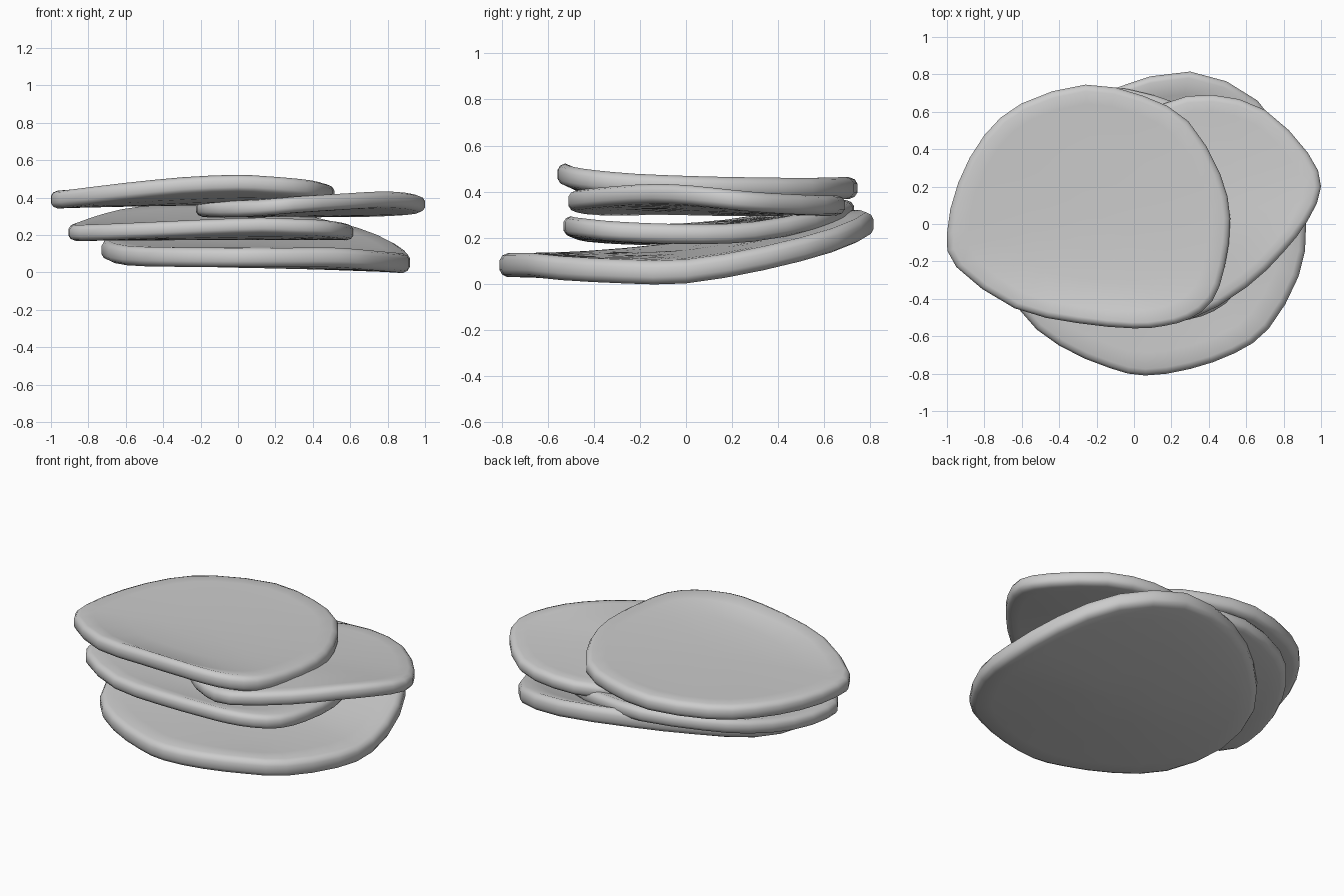
import bpy, bmesh, math
from mathutils import Vector, Matrix

if "Cube" in bpy.data.objects:
    bpy.data.objects.remove(bpy.data.objects["Cube"])


def smooth_loop(pts, n=2):
    # closed Catmull-Rom curve through the rim points
    out = []
    k = len(pts)
    for i in range(k):
        a, b, c, d = (Vector(pts[(i + j) % k]) for j in (-1, 0, 1, 2))
        for s in range(n):
            t = s / n
            out.append(0.5 * (2 * b + (c - a) * t + (2 * a - 5 * b + 4 * c - d) * t * t
                              + (3 * b - a - 3 * c + d) * t ** 3))
    return out


def ruled_height(rim, x, y):
    # the sheet is bent about the x direction: blend left rim to right rim at this y
    hits = []
    for a, b in zip(rim, rim[1:] + rim[:1]):
        if (a.y > y) != (b.y > y):
            p = a.lerp(b, (y - a.y) / (b.y - a.y))
            hits.append((p.x, p.z))
    (x0, z0), (x1, z1) = min(hits), max(hits)
    return z0 + (z1 - z0) * (x - x0) / (x1 - x0)


def make_slice(name, rim, centre, half):
    # warped slab with a rounded rim
    rim = smooth_loop(rim)
    centre = Vector(centre)
    profile = [(f, 0, 1) for f in (0.3, 0.6, 0.85)]
    profile += [(1, 0.035, 1), (1, 0.012, 0.8), (1, 0, 0.4),
                (1, 0, -0.4), (1, 0.012, -0.8), (1, 0.035, -1)]
    profile += [(f, 0, -1) for f in (0.85, 0.6, 0.3)]
    bm = bmesh.new()
    rings = []
    for f, inset, side in profile:
        ring = []
        for p in rim:
            d = p.xy - centre
            q = centre + d * (f - inset / d.length)
            z = p.z if f == 1 else ruled_height(rim, q.x, q.y)
            ring.append(bm.verts.new((q.x, q.y, z + side * half)))
        rings.append(ring)
    n = len(rim)
    for a, b in zip(rings, rings[1:]):
        for i in range(n):
            j = (i + 1) % n
            bm.faces.new((a[i], a[j], b[j], b[i]))
    zc = ruled_height(rim, centre.x, centre.y)
    for ring, side in ((rings[0], 1), (rings[-1], -1)):
        c = bm.verts.new((centre.x, centre.y, zc + side * half))
        for i in range(n):
            bm.faces.new((c, ring[i], ring[(i + 1) % n]))
    bmesh.ops.recalc_face_normals(bm, faces=bm.faces)
    me = bpy.data.meshes.new(name)
    bm.to_mesh(me)
    bm.free()
    me.shade_smooth()
    ob = bpy.data.objects.new(name, me)
    bpy.context.collection.objects.link(ob)
    return ob


# large bottom slice, curling up at the back
make_slice("bottom_slice", [
    (.92, 0, .053), (.88, -.28, .053), (.72, -.56, .067), (.54, -.69, .08), (.3, -.775, .08),
    (.06, -.81, .08), (-.13, -.77, .08), (-.4, -.65, .083), (-.62, -.45, .09),
    (-.73, -.1, .12), (-.66, .25, .17), (-.42, .53, .23),
    (-.12, .72, .265), (.3, .815, .258), (.66, .66, .188), (.85, .35, .11)],
    (.09, 0), .052)

# egg-shaped outline shared by the second and the top slice
egg = [(0, -.558), (.16, -.545), (.3, -.505), (.42, -.41), (.485, -.23), (.515, .03), (.46, .27),
       (.29, .55), (.05, .685), (-.26, .745), (-.6, .645), (-.8, .475), (-.94, .22), (-1, -.05),
       (-.95, -.23), (-.64, -.45), (-.3, -.53)]
low_z = [.25, .245, .24, .23, .22, .215, .225, .27, .305, .32, .31, .275, .235, .215,
         .212, .225, .24]
top_z = [.475, .468, .458, .445, .43, .42, .415, .412, .415, .415, .41, .405, .395, .39,
         .393, .43, .462]

# second slice: same outline, slid right and turned slightly
turn = Matrix.Rotation(math.radians(3), 2)
low_rim = []
for p, z in zip(egg, low_z):
    q = turn @ (Vector(p) - Vector((-.24, .07)))
    low_rim.append((q.x * 1.01 - .147, q.y * .98 + .07, z))
make_slice("second_slice", low_rim, (-.14, .06), .043)

# third slice, pushed out to the right
make_slice("third_slice", [
    (1, .2, .365), (.93, .38, .35), (.7, .61, .34), (.42, .69, .34), (.15, .64, .335),
    (-.08, .42, .335), (-.2, .1, .338), (-.22, -.12, .342), (-.1, -.33, .338),
    (.1, -.47, .345), (.3, -.51, .362), (.6, -.34, .38), (.8, -.15, .39), (.93, .02, .383)],
    (.37, .08), .043)

make_slice("top_slice", [(x, y, z) for (x, y), z in zip(egg, top_z)], (-.24, .06), .047)
